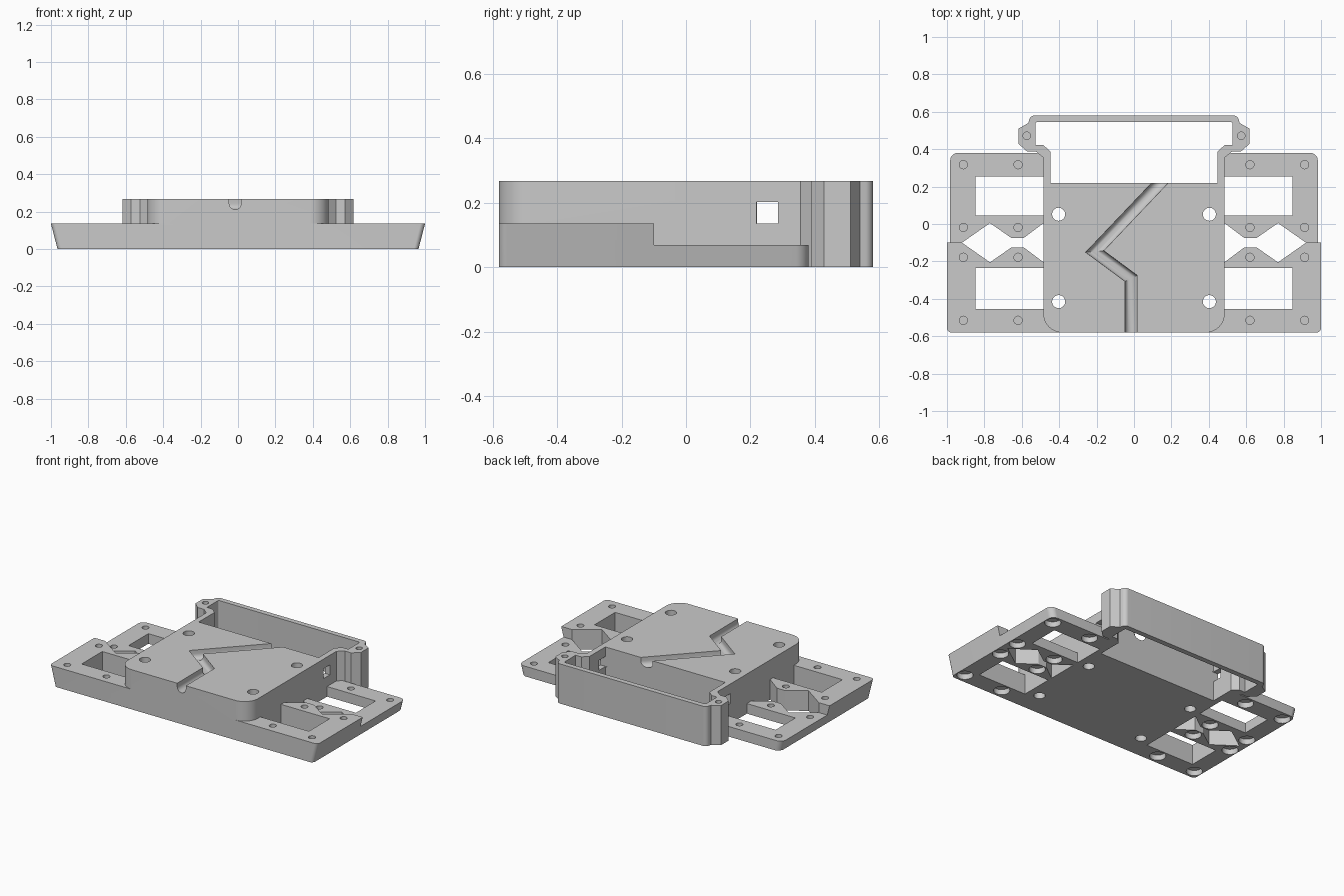
import bpy, bmesh, math
from mathutils import Vector

if "Cube" in bpy.data.objects:
    bpy.data.objects.remove(bpy.data.objects["Cube"], do_unlink=True)

grey = bpy.data.materials.new("light grey")
grey.use_nodes = True
GREY = (0.59, 0.59, 0.59, 1)
grey.diffuse_color = GREY
grey.node_tree.nodes["Principled BSDF"].inputs["Base Color"].default_value = GREY

HEIGHT, FRONT_TOP, REAR_TOP = 0.267, 0.135, 0.068
FRONT, STEP = -0.58, -0.1


def rounded(points, steps=8):
    """Outline from (x, y) or (x, y, radius) corners."""
    out = []
    for i, p in enumerate(points):
        c = Vector(p[:2])
        if len(p) == 2:
            out.append(c)
            continue
        a = (Vector(points[i - 1][:2]) - c).normalized()
        b = (Vector(points[(i + 1) % len(points)][:2]) - c).normalized()
        half = a.angle(b) / 2
        centre = c + (a + b).normalized() * p[2] / math.sin(half)
        start = c + a * p[2] / math.tan(half) - centre
        end = c + b * p[2] / math.tan(half) - centre
        for k in range(steps + 1):
            out.append(centre + start.lerp(end, k / steps).normalized() * p[2])
    return out


def symmetric(half):
    """Close a right-hand half outline with its mirror image."""
    return half + [(-p[0], *p[1:]) for p in reversed(half)]


def loft(bm, rings):
    """Closed solid through a list of vertex rings."""
    rings = [[bm.verts.new(v) for v in ring] for ring in rings]
    faces = [bm.faces.new(rings[0]), bm.faces.new(rings[-1])]
    for low, high in zip(rings, rings[1:]):
        for i in range(len(low)):
            j = (i + 1) % len(low)
            faces.append(bm.faces.new((low[i], low[j], high[j], high[i])))
    bmesh.ops.recalc_face_normals(bm, faces=faces)


def prism(bm, outline, z0, z1, taper=0):
    loft(bm, [[(x - math.copysign(inset, x), y, z) for x, y in outline]
              for z, inset in ((z0, taper), (z1, 0))])


def box(bm, x0, x1, y0, y1, z0, z1):
    prism(bm, [(x0, y0), (x1, y0), (x1, y1), (x0, y1)], z0, z1)


def cylinder(bm, x, y, r, z0, z1, n=24):
    ring = [(x + r * math.cos(math.tau * k / n), y + r * math.sin(math.tau * k / n))
            for k in range(n)]
    prism(bm, ring, z0, z1)


def finish(bm, name):
    mesh = bpy.data.meshes.new(name)
    bm.to_mesh(mesh)
    bm.free()
    mesh.materials.append(grey)
    ob = bpy.data.objects.new(name, mesh)
    bpy.context.collection.objects.link(ob)
    return ob


def combine(target, tool, operation):
    """Apply a boolean and discard the tool."""
    mod = target.modifiers.new(operation.lower(), 'BOOLEAN')
    mod.object, mod.operation, mod.solver = tool, operation, 'EXACT'
    bpy.context.view_layer.objects.active = target
    bpy.ops.object.modifier_apply(modifier=mod.name)
    bpy.data.objects.remove(tool, do_unlink=True)


# Base plate with sloping sides
bm = bmesh.new()
plate = rounded(symmetric([(1, FRONT, 0.025), (1, 0.38, 0.04)]))
prism(bm, plate, 0, FRONT_TOP, 0.035)
body = finish(bm, "mounting_plate")

# Lower rear half of the plate
bm = bmesh.new()
box(bm, -1.2, 1.2, STEP, 0.6, REAR_TOP, 0.4)
combine(body, finish(bm, "step_cutter"), 'DIFFERENCE')

# Wing windows, notched centre gaps and screw holes with counterbores
bm = bmesh.new()
gap = [(0.92, 0), (0.77, 0.105), (0.655, 0.025), (0.59, 0.025), (0.45, 0.13)]
gap += [(x, -y) for x, y in reversed(gap[1:])]
for s in (-1, 1):
    for y0, y1 in ((-0.455, -0.235), (0.045, 0.255)):
        box(bm, s * 0.45, s * 0.847, y0, y1, -0.1, 0.4)
    prism(bm, [(s * x, y + STEP) for x, y in gap], -0.1, 0.4)
    for x in (0.62, 0.912):
        for y, top in ((-0.515, FRONT_TOP), (-0.178, FRONT_TOP),
                       (-0.018, REAR_TOP), (0.317, REAR_TOP)):
            cylinder(bm, s * x, y, 0.05, -0.1, 0.036)
            cylinder(bm, s * x, y, 0.022, 0.042, top + 0.1)
combine(body, finish(bm, "wing_cutter"), 'DIFFERENCE')

# Raised block with the rear frame and its two screw ears
bm = bmesh.new()
block = [(0.485, FRONT, 0.1), (0.485, 0.355), (0.525, 0.388), (0.572, 0.388),
         (0.617, 0.428), (0.617, 0.51), (0.565, 0.54), (0.555, 0.58, 0.03)]
prism(bm, rounded(symmetric(block)), 0, HEIGHT)
combine(body, finish(bm, "block"), 'UNION')

# Rear cavity
bm = bmesh.new()
cavity = [(0.447, 0.22), (0.447, 0.388), (0.485, 0.422), (0.527, 0.422), (0.527, 0.545, 0.01)]
prism(bm, rounded(symmetric(cavity)), -0.1, 0.4)
combine(body, finish(bm, "cavity_cutter"), 'DIFFERENCE')

# Bolt holes, ear holes and side ports
bm = bmesh.new()
for s in (-1, 1):
    for y in (-0.415, 0.052):
        cylinder(bm, s * 0.403, y, 0.035, -0.1, 0.4)
    cylinder(bm, s * 0.573, 0.472, 0.02, 0.07, 0.4)
    box(bm, s * 0.43, s * 0.51, 0.218, 0.286, 0.135, 0.202)

# Bent cable groove: a round-bottomed profile swept with mitred corners
path = [Vector(p) for p in ((-0.015, -0.65), (-0.015, -0.291), (-0.21, -0.147), (0.177, 0.26))]
R, AXIS = 0.032, 0.243
profile = [(-R, 0.35)]
profile += [(-R * math.cos(math.pi * k / 12), AXIS - R * math.sin(math.pi * k / 12))
            for k in range(13)]
profile += [(R, 0.35)]
rings = []
for i, p in enumerate(path):
    before = (p - path[i - 1]).normalized() if i else (path[1] - p).normalized()
    after = (path[i + 1] - p).normalized() if i + 1 < len(path) else before
    n0, n1 = Vector((-before.y, before.x)), Vector((-after.y, after.x))
    mitre = (n0 + n1) / (1 + n0.dot(n1))
    rings.append([(*(p + mitre * u), z) for u, z in profile])
loft(bm, rings)
combine(body, finish(bm, "hole_and_groove_cutter"), 'DIFFERENCE')

# Smooth round walls, keep edges sharp
bpy.ops.object.select_all(action='DESELECT')
body.select_set(True)
bpy.context.view_layer.objects.active = body
bpy.ops.object.shade_smooth_by_angle(angle=math.radians(25))
